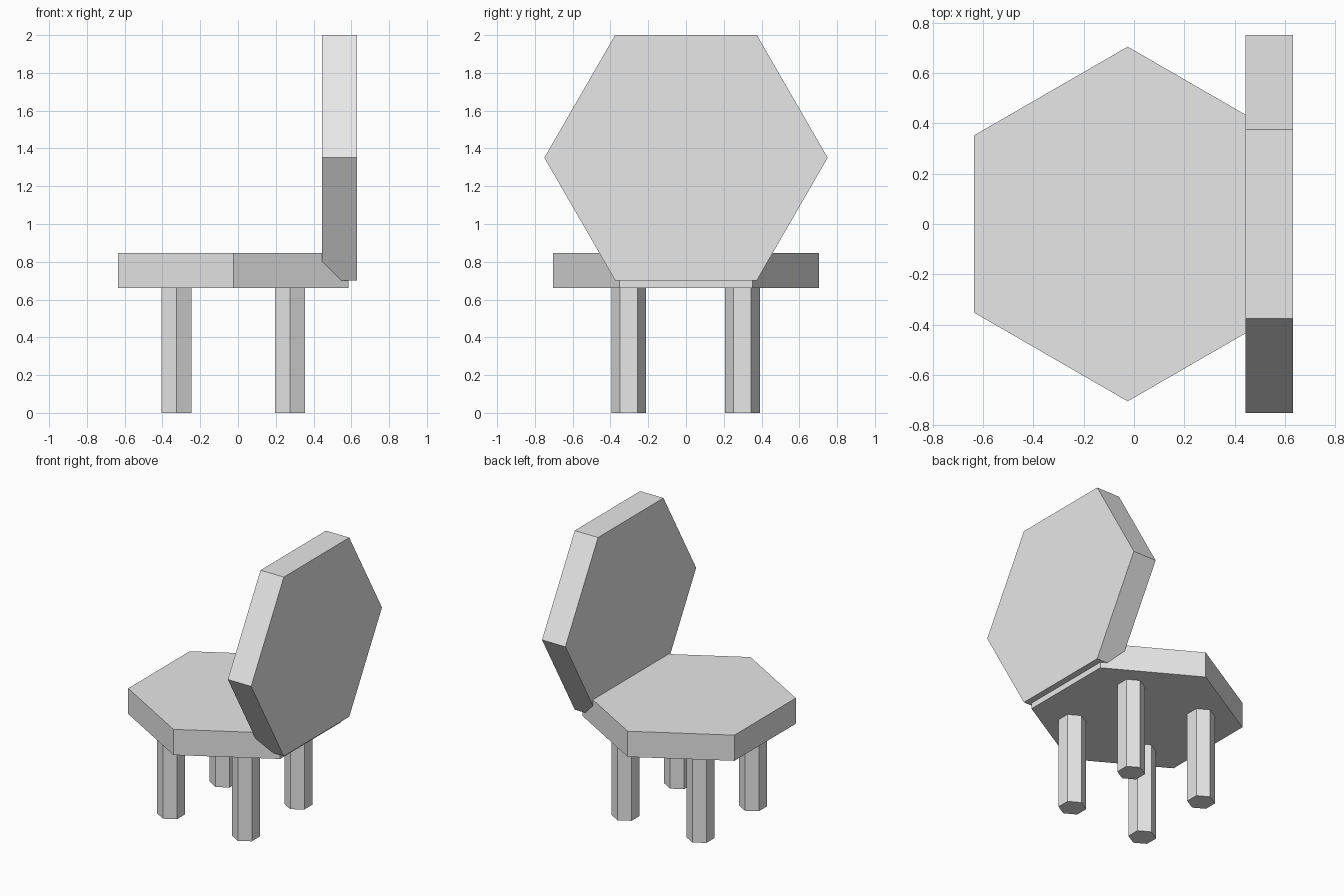
import bpy
import math
from mathutils import Matrix

cube = bpy.data.objects.get("Cube")
if cube:
    bpy.data.objects.remove(cube, do_unlink=True)

# Single plain grey finish
grey = bpy.data.materials.new("light_grey")
grey.use_nodes = True
colour = (0.8, 0.8, 0.8, 1)
grey.diffuse_color = colour
grey.node_tree.nodes["Principled BSDF"].inputs["Base Color"].default_value = colour


def hex_prism(name, radius, depth, centre, upright=False):
    """Hexagonal prism with corners pointing along y; upright turns its axis to x."""
    bpy.ops.mesh.primitive_cylinder_add(vertices=6, radius=radius, depth=depth, location=centre)
    obj = bpy.context.object
    obj.name = obj.data.name = name
    if upright:
        obj.data.transform(Matrix.Rotation(math.pi / 2, 4, "Y"))
    obj.data.materials.append(grey)
    return obj


SEAT_X = -0.025
SEAT_BOTTOM, SEAT_TOP = 0.66, 0.846

# Seat slab
hex_prism("seat", 0.704, SEAT_TOP - SEAT_BOTTOM, (SEAT_X, 0, (SEAT_BOTTOM + SEAT_TOP) / 2))

# Upright backrest slab, sunk into the seat's edge
hex_prism("backrest", 0.75, 0.187, (0.537, 0, 1.351), upright=True)

# Four legs under the seat
for x_name, sx in (("right", -1), ("left", 1)):
    for y_name, sy in (("front", -1), ("back", 1)):
        hex_prism(f"{y_name}_{x_name}_leg", 0.0925, SEAT_BOTTOM,
                  (SEAT_X + sx * 0.3, sy * 0.301 - 0.002, SEAT_BOTTOM / 2))
